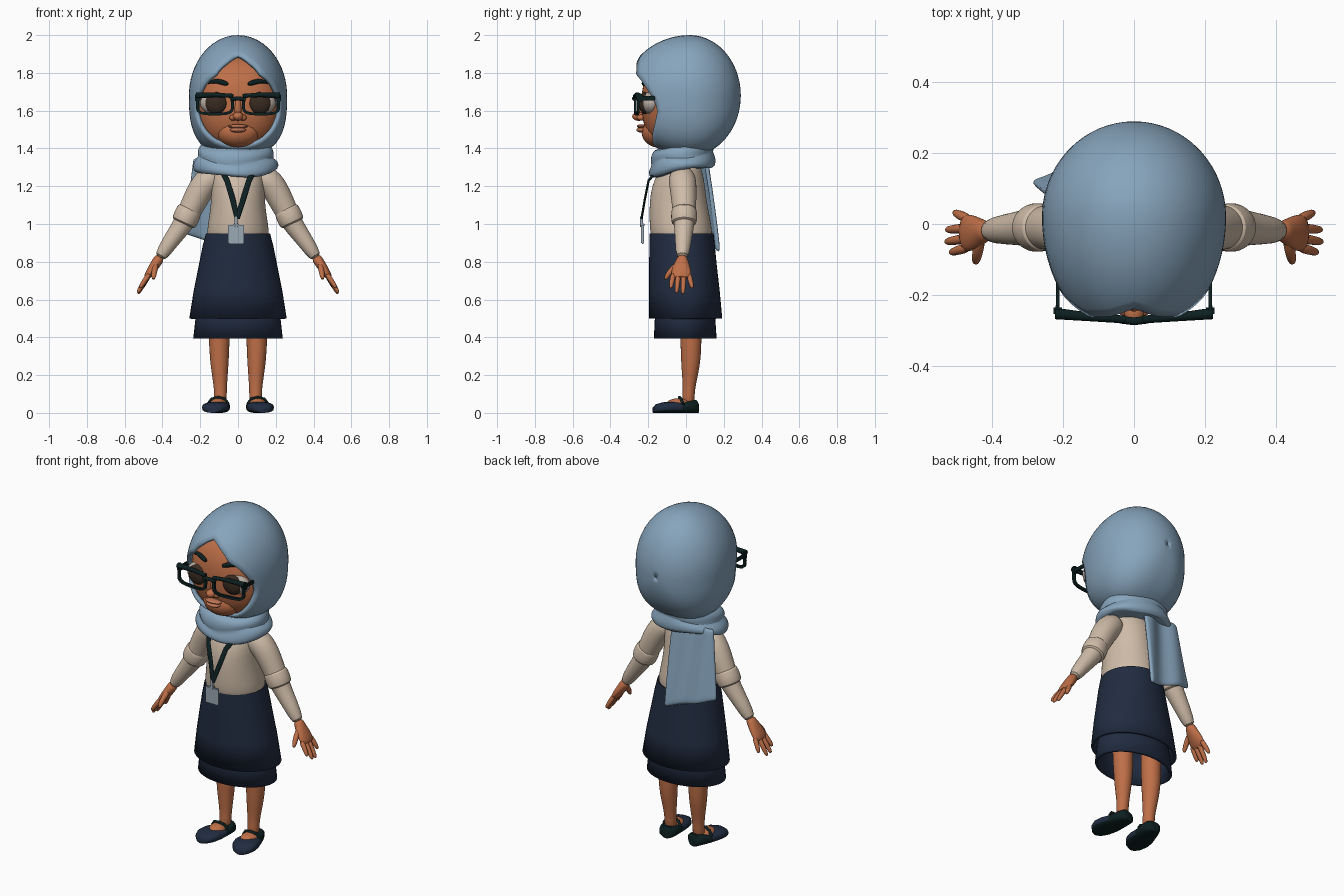
import bpy, bmesh, math
from mathutils import Vector, Matrix

cube = bpy.data.objects.get("Cube")
if cube:
    bpy.data.objects.remove(cube)


def material(name, rgb):
    m = bpy.data.materials.new(name)
    m.use_nodes = True
    m.diffuse_color = (*rgb, 1)
    bsdf = m.node_tree.nodes["Principled BSDF"]
    bsdf.inputs["Base Color"].default_value = (*rgb, 1)
    bsdf.inputs["Roughness"].default_value = 0.8
    return m


SCARF = material("scarf blue", (0.24, 0.37, 0.5))
SKIN = material("warm skin", (0.52, 0.16, 0.065))
LIPS = material("lip tint", (0.5, 0.17, 0.085))
BLOUSE = material("beige cloth", (0.62, 0.5, 0.39))
NAVY = material("navy cloth", (0.015, 0.025, 0.052))
DARK = material("near black", (0.004, 0.014, 0.015))
IRIS = material("dark brown", (0.04, 0.024, 0.015))
WHITE = material("eye white", (0.5, 0.43, 0.38))
GREY = material("badge grey", (0.33, 0.4, 0.46))


def finish(name, bm, mat, subsurf=0, thick=0, angle=60):
    bmesh.ops.recalc_face_normals(bm, faces=bm.faces)
    me = bpy.data.meshes.new(name)
    bm.to_mesh(me)
    bm.free()
    me.materials.append(mat)
    ob = bpy.data.objects.new(name, me)
    bpy.context.collection.objects.link(ob)
    bpy.ops.object.select_all(action="DESELECT")
    ob.select_set(True)
    bpy.context.view_layer.objects.active = ob
    bpy.ops.object.shade_smooth_by_angle(angle=math.radians(angle))
    if thick:
        mod = ob.modifiers.new("thickness", "SOLIDIFY")
        mod.thickness, mod.offset = thick, -1
    if subsurf:
        mod = ob.modifiers.new("smooth", "SUBSURF")
        mod.levels = mod.render_levels = subsurf
    return ob


def skin_rings(name, rings, mat, caps=True, closed=True, **kw):
    """Bridge a list of equally long point rings."""
    bm = bmesh.new()
    rows = [[bm.verts.new(p) for p in ring] for ring in rings]
    n = len(rows[0])
    for a, b in zip(rows, rows[1:]):
        for i in range(n if closed else n - 1):
            j = (i + 1) % n
            bm.faces.new((a[i], a[j], b[j], b[i]))
    if caps:
        bm.faces.new(rows[0])
        bm.faces.new(rows[-1])
    return finish(name, bm, mat, **kw)


def angles(n):
    return [2 * math.pi * i / n for i in range(n)]


def tube(name, pts, mat, s=1, n=12, ref=(0, 1, 0), **kw):
    """Tapered limb; each point is x, y, z, radius and optional second radius."""
    rings = []
    for i, p in enumerate(pts):
        t = Vector(pts[min(i + 1, len(pts) - 1)][:3]) - Vector(pts[max(i - 1, 0)][:3])
        u = t.cross(Vector(ref)).normalized()
        v = u.cross(t).normalized()
        ring = [Vector(p[:3]) + u * p[3] * math.cos(a) + v * p[-1] * math.sin(a) for a in angles(n)]
        rings.append([(q.x * s, q.y, q.z) for q in ring])
    return skin_rings(name, rings, mat, **kw)


def upright(name, rows, mat, n=40, **kw):
    """Body loft; each row is height, half width, front y, back y."""
    return skin_rings(name, [[(rx * math.cos(a), (f + b) / 2 + (b - f) / 2 * math.sin(a), z)
                              for a in angles(n)] for z, rx, f, b in rows], mat, **kw)


def ball(name, loc, radii, mat):
    bm = bmesh.new()
    bmesh.ops.create_uvsphere(bm, u_segments=24, v_segments=16, radius=1,
                              matrix=Matrix.Translation(loc) @ Matrix.Diagonal((*radii, 1)))
    return finish(name, bm, mat)


def box(name, loc, size, mat):
    bm = bmesh.new()
    bmesh.ops.create_cube(bm, size=1, matrix=Matrix.Translation(loc) @ Matrix.Diagonal((*size, 1)))
    bmesh.ops.bevel(bm, geom=bm.edges[:], offset=min(size) * 0.25, segments=2, affect="EDGES")
    return finish(name, bm, mat, angle=35)


# Hood: a rounded shell running from the face opening to the back of the head
OPENING = [(-90, .275), (-62, .273), (-43, .26), (-20, .238), (5, .204), (42, .165), (70, .185), (90, .215)]


def opening_radius(deg):
    for (a, ra), (b, rb) in zip(OPENING, OPENING[1:]):
        if deg <= b:
            return ra + (rb - ra) * (deg - a) / (b - a)
    return OPENING[-1][1]


def hood_point(a, k):
    c, s = math.cos(a), math.sin(a)
    n = 2.8 if s < 0 else 2
    r = (abs(c / .26) ** n + abs(s / .32) ** n) ** (-1 / n)
    start = math.asin(min(.97, opening_radius(math.degrees(math.asin(s))) / r))
    phi = start + (math.pi - .02 - start) * k
    depth = .35 if phi < math.pi / 2 else .27
    return (r * c * math.sin(phi), .02 - depth * math.cos(phi), 1.68 + r * s * math.sin(phi))


hood = skin_rings("hood", [[hood_point(a, k / 24) for a in angles(56)] for k in range(25)],
                  SCARF, caps=False, thick=.02)

# Face with a soft muzzle
def face_y(x, z):
    d = 1 - abs(x / .235) ** 2.4 - abs((z - 1.64) / .255) ** 2.4
    return -.02 - .215 * max(d, 0) ** (1 / 2.4)


bm = bmesh.new()
bmesh.ops.create_uvsphere(bm, u_segments=40, v_segments=28, radius=1)
for v in bm.verts:
    v.co /= sum(abs(c) ** 2.4 for c in v.co) ** (1 / 2.4)
    v.co = Vector((v.co.x * .235, v.co.y * .215 - .02, v.co.z * .255 + 1.64))
finish("face", bm, SKIN)
ball("muzzle", (0, -.145, 1.487), (.115, .09, .082), SKIN)
ball("nose_tip", (0, -.25, 1.57), (.028, .035, .024), SKIN)
ball("nose_bridge", (0, -.222, 1.61), (.02, .026, .06), SKIN)
ball("upper_lip", (0, -.234, 1.517), (.052, .026, .011), LIPS)
ball("lower_lip", (0, -.234, 1.498), (.043, .029, .014), LIPS)

# Scarf wound round the neck
cowl = []
for z, rx, ry in [(1.43, .17, .14), (1.405, .195, .16), (1.37, .205, .17), (1.352, .195, .16),
                  (1.335, .222, .172), (1.3, .23, .18), (1.275, .215, .168), (1.285, .14, .11)]:
    ring = []
    for a in angles(48):
        front = max(0, -math.sin(a)) ** 2
        back = max(0, math.sin(a))
        ring.append((-.012 + rx * math.cos(a), -.02 + ry * math.sin(a),
                     z - .035 * front + .025 * back + .008 * math.sin(3 * a + z * 40)))
    cowl.append(ring)
skin_rings("neck_scarf", cowl, SCARF, subsurf=1)

# Loose scarf end hanging down the back
tail = []
for j in range(13):
    v = j / 12
    tail.append([(.02 - (.26 + .05 * v) * u, .11 + .065 * v - .035 * u + .012 * math.sin(u * 9 + v * 2),
                  1.35 - (.5 - .1 * u) * v) for u in [i / 14 for i in range(15)]])
skin_rings("scarf_tail", tail, SCARF, caps=False, closed=False, thick=.022, subsurf=1)

# Blouse and two-layer skirt
upright("blouse", [(.88, .165, -.18, .14), (.96, .166, -.19, .14), (1.04, .152, -.195, .125), (1.12, .142, -.192, .11),
                   (1.2, .142, -.182, .1), (1.27, .135, -.15, .09), (1.36, .1, -.1, .06)], BLOUSE, subsurf=1)
upright("skirt_top_layer", [(.94, .155, -.18, .13), (.95, .17, -.193, .146), (.88, .188, -.194, .153),
                            (.78, .208, -.195, .163), (.65, .234, -.195, .178), (.5, .258, -.195, .192)],
        NAVY, caps=False, thick=.015)
upright("skirt_under_layer", [(.6, .2, -.15, .145), (.5, .225, -.165, .155), (.395, .237, -.17, .162)],
        NAVY, caps=False, thick=.015)

# Lanyard and badge
for s in (1, -1):
    tube("lanyard_strap", [(.1, -.13, 1.31, .015, .006), (.058, -.198, 1.23, .015, .006),
                           (.028, -.218, 1.13, .015, .006), (-.004 * s, -.235, 1.03, .014, .006)], DARK, s)
tube("badge_clip", [(-.01, -.235, 1.04, .008), (-.01, -.235, .985, .008)], GREY)
box("badge", (-.01, -.23, .945), (.085, .016, .1), GREY)
box("badge_holder_top", (-.01, -.23, .995), (.03, .02, .02), GREY)

# Glasses bridge
tube("glasses_bridge", [(-.04, -.27, 1.66, .011), (0, -.275, 1.665, .011), (.04, -.27, 1.66, .011)], DARK)

for s, side in ((1, "left_"), (-1, "right_")):
    # Eyes, brows, nostrils
    ball(side + "eye", (.115 * s, -.185, 1.64), (.086, .055, .062), WHITE)
    ball(side + "iris", (.115 * s, -.217, 1.64), (.06, .032, .058), IRIS)
    ball(side + "nostril", (.026 * s, -.237, 1.563), (.02, .024, .016), SKIN)
    brow = [(.05, 1.738, .008), (.075, 1.748, .015), (.11, 1.757, .014), (.14, 1.755, .009), (.16, 1.742, .003)]
    tube(side + "eyebrow", [(x, face_y(x, z) - .004, z, r, .012) for x, z, r in brow], DARK, s, subsurf=1)

    # Glasses rim, brow bar, hinge and temple
    rim = []
    for a in angles(40):
        c, q = math.cos(a), math.sin(a)
        k = (abs(c) ** 4 + abs(q) ** 4) ** -.25
        x, z = .122 + .093 * c * k, 1.633 + .05 * q * k
        out = Vector((c, 0, q))
        y = -.272 + .09 * x
        rim.append([((x + out.x * d) * s, y + e, z + out.z * d)
                    for d, e in ((-.008, -.007), (.008, -.007), (.008, .007), (-.008, .007))])
    skin_rings(side + "glasses_rim", rim + rim[:1], DARK, caps=False, angle=40)
    tube(side + "glasses_brow_bar", [(.025, -.27, 1.678, .011), (.12, -.263, 1.684, .012),
                                     (.222, -.253, 1.68, .016)], DARK, s)
    box(side + "glasses_hinge", (.216 * s, -.245, 1.668), (.024, .03, .045), DARK)
    box(side + "glasses_temple", (.216 * s, -.17, 1.665), (.01, .15, .024), DARK)

    # Sleeve with rolled cuff
    tube(side + "sleeve", [(.1, -.025, 1.265, .06), (.15, -.02, 1.24, .074), (.195, -.015, 1.19, .072),
                           (.235, -.01, 1.11, .066), (.275, -.01, 1.03, .058), (.3, -.01, .985, .053),
                           (.36, -.015, .905, .043), (.422, -.02, .81, .034)], BLOUSE, s, n=20, subsurf=1)
    tube(side + "cuff", [(.252, -.01, 1.085, .055), (.254, -.01, 1.08, .067), (.272, -.01, 1.04, .07),
                         (.288, -.01, 1.004, .068), (.29, -.01, 1, .05)], BLOUSE, s, n=24, subsurf=1)

    # Hand
    tube(side + "palm", [(.41, -.02, .83, .026), (.425, -.02, .805, .028, .032), (.445, -.025, .775, .026, .048),
                         (.472, -.025, .735, .022, .056), (.488, -.025, .71, .014, .045)],
         SKIN, s, n=16, subsurf=1)
    fingers = [(-.066, -.08, .515, .668), (-.04, -.05, .528, .643), (-.012, -.016, .526, .638), (.014, .032, .505, .668)]
    for y0, y1, x, z in fingers:
        mid = ((.472 + x) / 2, (y0 + y1) / 2, (.735 + z) / 2)
        tube(side + "finger", [(.466, y0, .74, .016), (*mid, .015), (x, y1, z, .012), (x + .003, y1, z - .008, .005)],
             SKIN, s, n=8, subsurf=1)
    tube(side + "thumb", [(.432, -.035, .795, .017), (.442, -.08, .755, .017), (.447, -.104, .72, .014),
                          (.448, -.11, .705, .006)], SKIN, s, n=8, subsurf=1)

    # Leg and instep
    tube(side + "leg", [(.1, .025, .62, .06), (.1, .025, .42, .057), (.099, .027, .33, .053, .055),
                        (.098, .024, .25, .048, .05), (.094, .018, .16, .037, .036),
                        (.093, .014, .1, .033, .031), (.094, .01, .04, .036, .036)], SKIN, s, n=20, subsurf=1)
    ball(side + "instep", (.105 * s, -.04, .045), (.046, .065, .032), SKIN)

    # Flat shoe turned slightly outwards, dark at the heel and sole
    turn = Matrix.Translation((.1, 0, 0)) @ Matrix.Rotation(math.radians(11), 4, "Z")
    rings = []
    for y, w, h in [(.066, .025, .05), (.055, .045, .068), (.02, .055, .066), (-.03, .063, .056),
                    (-.08, .071, .06), (-.125, .068, .056), (-.16, .05, .046), (-.176, .025, .032)]:
        ring = []
        for a in angles(20):
            q = math.sin(a)
            p = turn @ Vector((w * math.cos(a), y, h * .5 * (1 + math.copysign(abs(q) ** .6, q))))
            ring.append((p.x * s, p.y, p.z))
        rings.append(ring)
    shoe = skin_rings(side + "shoe", rings, NAVY)
    shoe.data.materials.append(DARK)
    for f in shoe.data.polygons:
        f.material_index = int(f.center.z < .012 or f.center.y > -.03)
    tube(side + "shoe_strap", [(.05, -.02, .045, .008), (.07, -.03, .073, .008), (.105, -.035, .082, .008),
                               (.14, -.025, .073, .008), (.16, -.015, .045, .008)], DARK, s, n=8)
